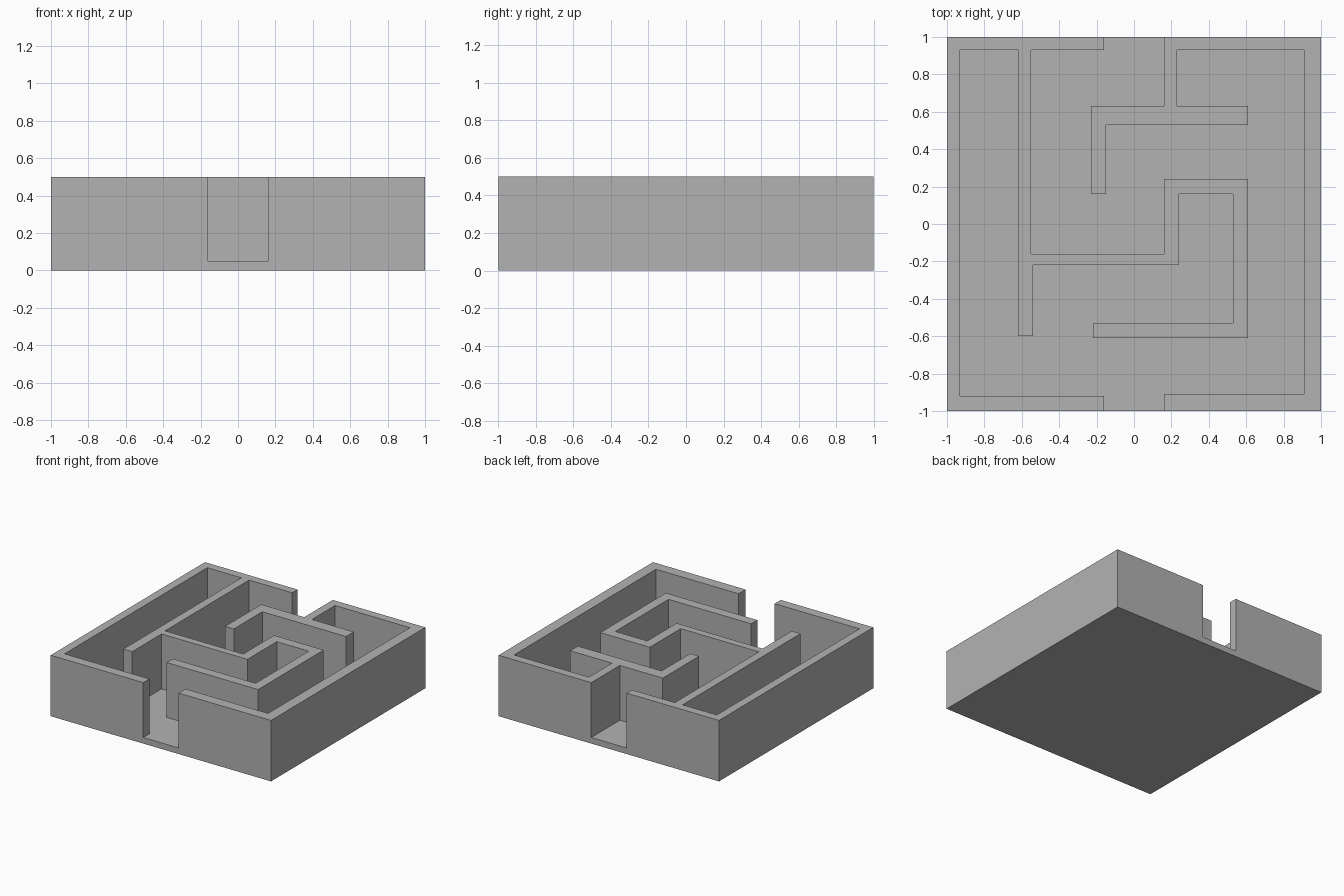
import bpy
import bmesh

old_cube = bpy.data.objects.get("Cube")
if old_cube:
    bpy.data.objects.remove(old_cube, do_unlink=True)

HEIGHT = 0.5
FLOOR = 0.05

# Single flat colour
stone = bpy.data.materials.new("stone_grey")
stone.use_nodes = True
grey = (0.448, 0.448, 0.448, 1)
stone.diffuse_color = grey
stone.node_tree.nodes["Principled BSDF"].inputs["Base Color"].default_value = grey


def prism(name, outline, bottom, top):
    """Extrude a closed plan outline straight up into a solid object."""
    bm = bmesh.new()
    base = bm.faces.new([bm.verts.new((x, y, bottom)) for x, y in outline])
    extruded = bmesh.ops.extrude_face_region(bm, geom=[base], use_keep_orig=True)
    for element in extruded["geom"]:
        if isinstance(element, bmesh.types.BMVert):
            element.co.z = top
    bmesh.ops.recalc_face_normals(bm, faces=bm.faces[:])
    mesh = bpy.data.meshes.new(name)
    bm.to_mesh(mesh)
    bm.free()
    mesh.materials.append(stone)
    solid = bpy.data.objects.new(name, mesh)
    bpy.context.collection.objects.link(solid)
    return solid


# Passage side that follows the left-hand walls, front entrance to back exit
entrance_side = [
    (-.16, -1.1), (-.16, -.92), (-.93, -.92), (-.93, .93), (-.62, .93),
    (-.62, -.6), (-.54, -.6), (-.54, -.22), (.24, -.22), (.24, .16),
    (.53, .16), (.53, -.53), (-.22, -.53), (-.22, -.61), (.61, -.61),
    (.61, .24), (.16, .24), (.16, -.16), (-.55, -.16), (-.55, .93),
    (-.16, .93), (-.16, 1.1),
]

# Passage side that follows the opposite walls, back exit to front entrance
exit_side = [
    (.16, 1.1), (.16, .63), (-.23, .63), (-.23, .16), (-.15, .16),
    (-.15, .53), (.61, .53), (.61, .63), (.23, .63), (.23, .93),
    (.91, .93), (.91, -.91), (.16, -.91), (.16, -1.1),
]

# Solid block with the winding passage carved down to the floor
maze = prism("maze_walls_and_floor", [(-1, -1), (1, -1), (1, 1), (-1, 1)], 0, HEIGHT)
passage = prism("passage_cutter", entrance_side + exit_side, FLOOR, HEIGHT + FLOOR)
passage.hide_render = True

carve = maze.modifiers.new("carve_passage", "BOOLEAN")
carve.operation = "DIFFERENCE"
carve.solver = "EXACT"
carve.object = passage

# Bake the carving, then discard the cutter
bpy.context.view_layer.update()
graph = bpy.context.evaluated_depsgraph_get()
carved_mesh = bpy.data.meshes.new_from_object(maze.evaluated_get(graph))
maze.modifiers.clear()
maze.data = carved_mesh
bpy.data.objects.remove(passage, do_unlink=True)
